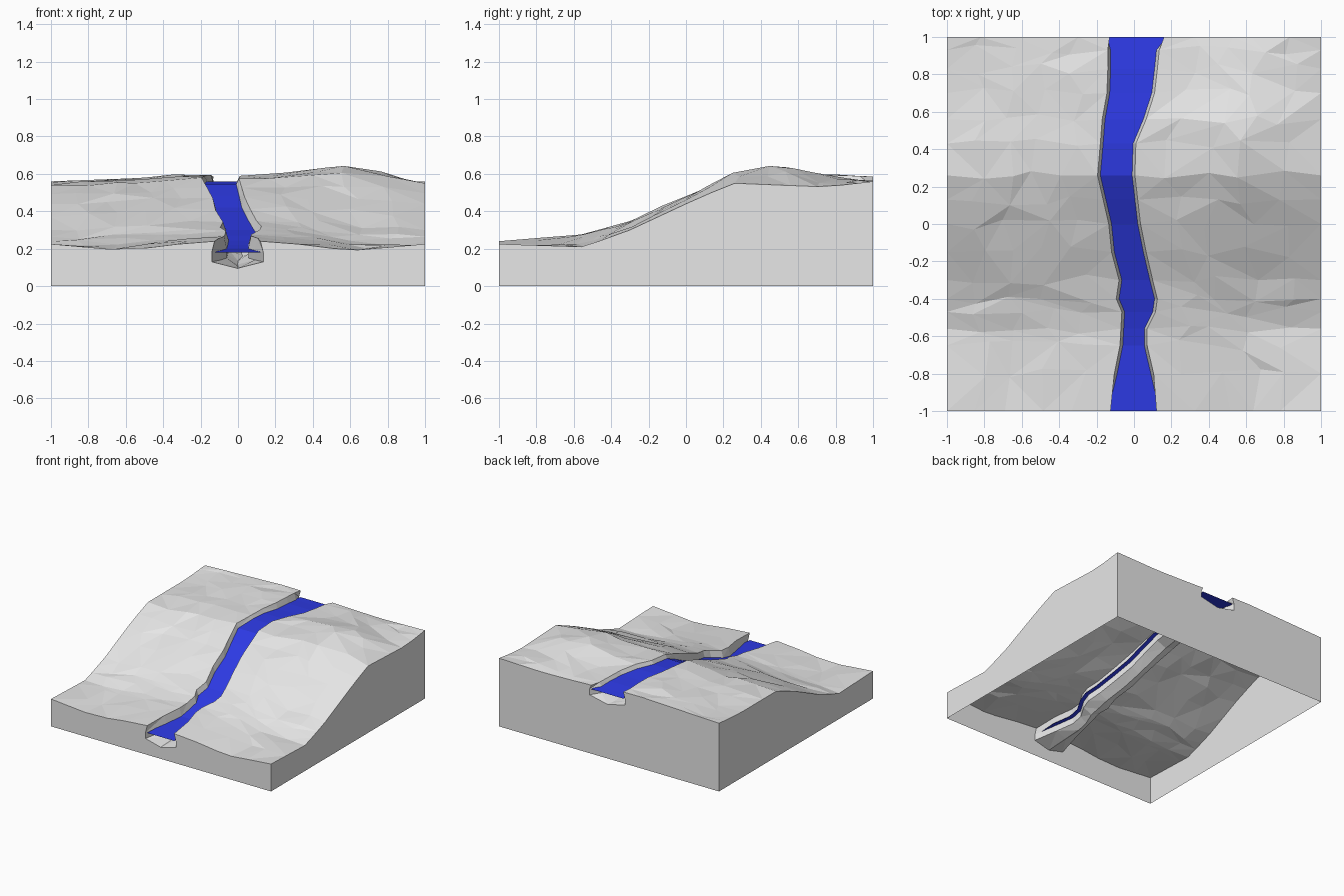
import bpy, bmesh, random

random.seed(4)
cube = bpy.data.objects.get("Cube")
if cube:
    bpy.data.objects.remove(cube)


def material(name, rgb):
    mat = bpy.data.materials.new(name)
    mat.use_nodes = True
    mat.diffuse_color = (*rgb, 1)
    mat.node_tree.nodes["Principled BSDF"].inputs["Base Color"].default_value = (*rgb, 1)
    return mat


def make_object(name, bm, mat):
    mesh = bpy.data.meshes.new(name)
    bm.to_mesh(mesh)
    bm.free()
    mesh.materials.append(mat)
    obj = bpy.data.objects.new(name, mesh)
    bpy.context.collection.objects.link(obj)
    return obj


def interpolate(keys, values, t):
    for k in range(len(keys) - 1):
        if t <= keys[k + 1]:
            f = (t - keys[k]) / (keys[k + 1] - keys[k])
            return values[k] + (values[k + 1] - values[k]) * f
    return values[-1]


# Hillside heights: one lengthwise profile per x station
STATIONS = [-1, -.6, -.2, .2, .6, 1]
LENGTH = [-1, -.55, -.3, 0, .25, .5, .75, 1]
PROFILES = [
    [.225, .21, .30, .44, .54, .54, .54, .56],
    [.19, .22, .32, .45, .55, .57, .57, .575],
    [.24, .27, .34, .47, .58, .59, .60, .59],
    [.24, .28, .35, .48, .57, .60, .57, .56],
    [.19, .23, .32, .47, .61, .66, .59, .55],
    [.225, .21, .30, .44, .55, .54, .53, .56],
]


def ground(x, y):
    return interpolate(STATIONS, [interpolate(LENGTH, p, y) for p in PROFILES], x)


# River course: y, left-hand bank x, right-hand bank x, water level
COURSE = [
    (-1, -.125, .12, .18), (-.8, -.105, .105, .19), (-.65, -.075, .07, .2),
    (-.56, -.07, .07, .22), (-.47, -.065, .115, .245), (-.4, -.095, .125, .27),
    (-.3, -.08, .1, .3), (-.15, -.12, .065, .36), (0, -.135, .035, .42),
    (.13, -.165, .02, .485), (.26, -.195, .005, .545), (.43, -.18, .01, .56),
    (.56, -.17, .065, .56), (.7, -.145, .11, .55), (.83, -.14, .125, .545),
    (.93, -.14, .135, .535), (1, -.13, .16, .53),
]
COLUMNS = 5


def bank_row(y, edge, side, inner):
    """Points from the outer side of the block to the river bank."""
    points = []
    for c in range(COLUMNS + 1):
        x = side + (edge - side) * c / COLUMNS
        yy, bump = y, 0
        if 0 < c < COLUMNS:
            x += random.uniform(-.05, .05)
            if inner:
                yy += random.uniform(-.03, .03)
                bump = random.uniform(-.009, .009)
        points.append((x, yy, ground(x, yy) + bump))
    return points


# Hillside with the carved river bed
bm = bmesh.new()
rows = []
for y, left, right, water in COURSE:
    inner = abs(y) < 1
    lean = .015 if inner else -.015
    bed = [(left + lean, y, water), (left + lean, y, water - .05),
           ((left + right) / 2, y, water - .085),
           (right - lean, y, water - .05), (right - lean, y, water)]
    points = bank_row(y, left, -1, inner) + bed + bank_row(y, right, 1, inner)[::-1]
    rows.append([bm.verts.new(p) for p in points])

for near, far in zip(rows, rows[1:]):
    for i in range(len(near) - 1):
        a, b, c, d = near[i], near[i + 1], far[i + 1], far[i]
        if random.random() < .5:
            triangles = [(a, b, c), (a, c, d)]
        else:
            triangles = [(a, b, d), (b, c, d)]
        for t in triangles:
            bm.faces.new(t)

# Four upright sides, open underneath
fl, fr, br, bl = [bm.verts.new((x, y, 0)) for x, y in ((-1, -1), (1, -1), (1, 1), (-1, 1))]
bm.faces.new([fl, fr] + rows[0][::-1])
bm.faces.new([br, bl] + rows[-1])
bm.faces.new([fr, br] + [r[-1] for r in reversed(rows)])
bm.faces.new([bl, fl] + [r[0] for r in rows])
make_object("hillside", bm, material("stone grey", (.8, .8, .8)))

# Water sheet, tucked slightly into the banks
bm = bmesh.new()
strip = []
for y, left, right, water in COURSE:
    reach = .02 if abs(y) < 1 else 0
    strip.append([bm.verts.new((x, y, water)) for x in (left, right + reach)])
for (a, b), (d, c) in zip(strip, strip[1:]):
    bm.faces.new((a, b, c, d))
make_object("river_water", bm, material("deep blue", (.027, .043, .8)))
